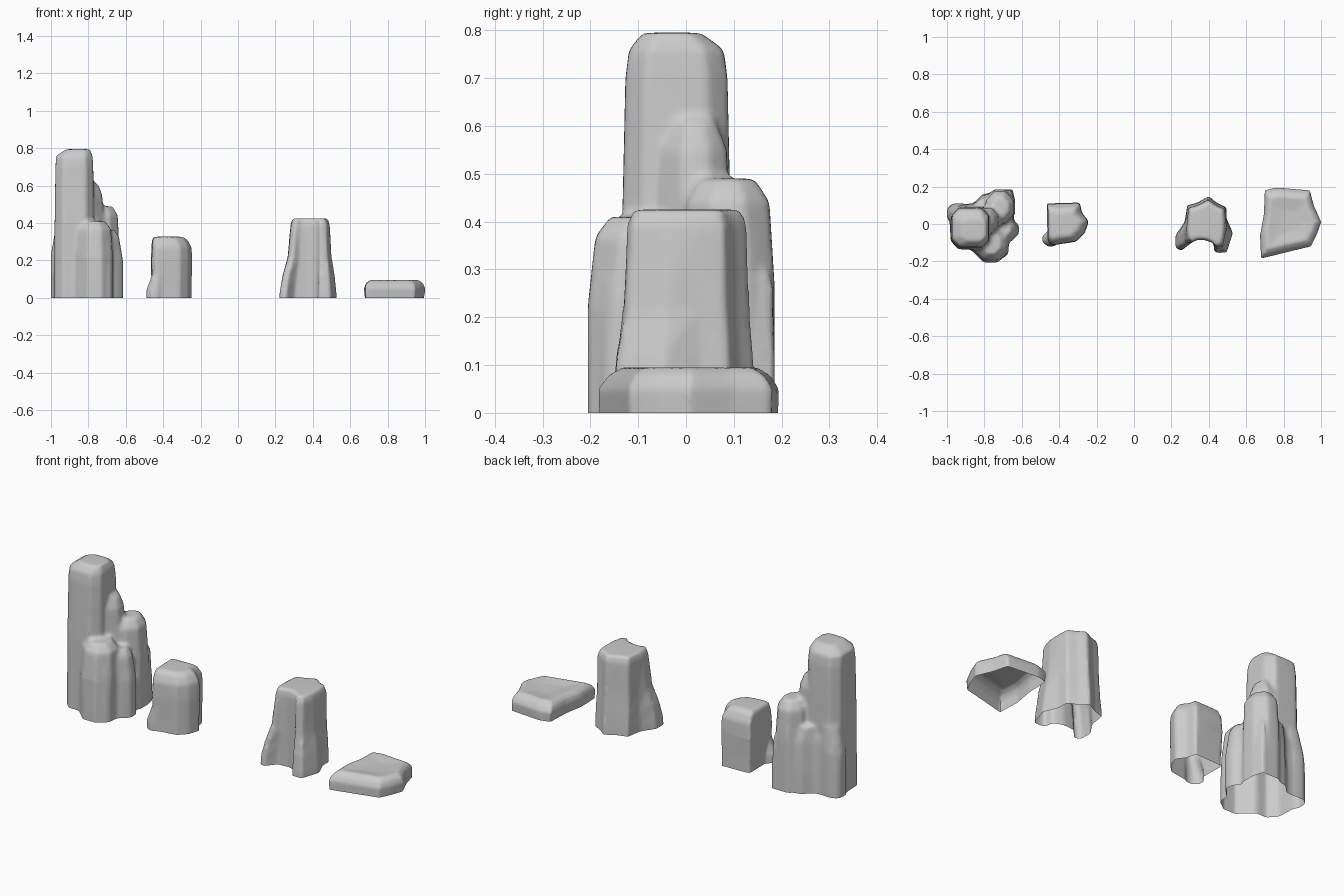
import bpy, bmesh, math
from mathutils import Vector

if "Cube" in bpy.data.objects:
    bpy.data.objects.remove(bpy.data.objects["Cube"])

stone = bpy.data.materials.new("stone grey")
stone.use_nodes = True
GREY = (0.6, 0.6, 0.6, 1)
stone.diffuse_color = GREY
stone.node_tree.nodes["Principled BSDF"].inputs["Base Color"].default_value = GREY


def loft(bm, outline, levels):
    """Closed stack of rings; level = (z, x scale, y scale, x shift, y shift)."""
    cx = sum(p[0] for p in outline) / len(outline)
    cy = sum(p[1] for p in outline) / len(outline)
    rings = []
    for z, sx, sy, dx, dy in levels:
        rings.append([bm.verts.new((cx + (x - cx) * sx + dx, cy + (y - cy) * sy + dy, z))
                      for x, y in outline])
    n = len(outline)
    for low, high in zip(rings, rings[1:]):
        for i in range(n):
            j = (i + 1) % n
            bm.faces.new((low[i], low[j], high[j], high[i]))
    bm.faces.new(rings[0][::-1])
    bm.faces.new(rings[-1])
    return rings


def oblong(x0, x1, y0, y1, chamfer=0.3):
    """Eight-sided outline with cut corners."""
    a, b = (x1 - x0) * chamfer, (y1 - y0) * chamfer
    return [(x0 + a, y0), (x1 - a, y0), (x1, y0 + b), (x1, y1 - b),
            (x1 - a, y1), (x0 + a, y1), (x0, y1 - b), (x0, y0 + b)]


def weather(name, bm, voxel, smooth):
    """Fuse the lobes, soften, simplify, and cut the base open at the ground."""
    bmesh.ops.recalc_face_normals(bm, faces=bm.faces)
    mesh = bpy.data.meshes.new(name)
    bm.to_mesh(mesh)
    bm.free()
    obj = bpy.data.objects.new(name, mesh)
    bpy.context.collection.objects.link(obj)
    m = obj.modifiers.new("fuse", 'REMESH')
    m.mode, m.voxel_size = 'VOXEL', voxel
    m = obj.modifiers.new("soften", 'SMOOTH')
    m.factor, m.iterations = 0.5, smooth
    obj.modifiers.new("simplify", 'DECIMATE').ratio = 0.3
    done = bpy.data.meshes.new_from_object(
        obj.evaluated_get(bpy.context.evaluated_depsgraph_get()))
    obj.modifiers.clear()
    obj.data = done
    bm = bmesh.new()
    bm.from_mesh(done)
    bmesh.ops.bisect_plane(bm, geom=bm.verts[:] + bm.edges[:] + bm.faces[:],
                           plane_co=(0, 0, 0), plane_no=(0, 0, 1), clear_inner=True)
    bm.to_mesh(done)
    bm.free()
    done.name = name
    done.materials.clear()
    done.materials.append(stone)
    bpy.ops.object.select_all(action='DESELECT')
    obj.select_set(True)
    bpy.context.view_layer.objects.active = obj
    bpy.ops.object.shade_smooth_by_angle(angle=math.radians(50))


DEEP = -0.06  # lobes start below ground so the cut base stays crisp

# Tall rock: a main column surrounded by shorter buttresses
bm = bmesh.new()
column = oblong(-0.98, -0.77, -0.13, 0.09, 0.2)
loft(bm, column, [(DEEP, 1.02, 1.05, 0, 0), (0.4, 1, 1.03, 0, 0), (0.7, 0.96, 0.97, 0, 0),
                  (0.76, 0.92, 0.9, 0, 0), (0.795, 0.6, 0.55, 0.02, -0.01)])
skirt = [(-0.99, 0.1), (-0.98, -0.09), (-0.88, -0.13), (-0.84, -0.17), (-0.72, -0.19),
         (-0.68, -0.17), (-0.67, -0.09), (-0.62, -0.05), (-0.65, 0.05), (-0.64, 0.14),
         (-0.65, 0.19), (-0.72, 0.17), (-0.81, 0.16), (-0.86, 0.11)]
loft(bm, skirt, [(DEEP, 1, 1, 0, 0), (0.12, 1, 1, 0, 0), (0.28, 0.95, 0.96, 0, 0),
                 (0.36, 0.8, 0.8, -0.02, 0)])
for box, top, lean in [
        ((-0.86, -0.67, -0.205, -0.02), 0.41, (0.0, 0.01)),    # front
        ((-0.80, -0.635, 0.0, 0.185), 0.49, (0.0, -0.005)),     # back right
        ((-0.84, -0.71, -0.05, 0.09), 0.61, (-0.01, 0.0)),    # saddle
        ((-0.74, -0.615, -0.09, 0.03), 0.36, (-0.015, 0.0)),  # right
        ((-1.0, -0.88, 0.0, 0.11), 0.42, (0.02, -0.01))]:     # back left
    loft(bm, oblong(*box), [(DEEP, 1, 1, 0, 0), (top * 0.55, 1, 1, 0, 0),
                            (top * 0.9, 0.9, 0.94, *lean), (top, 0.55, 0.6, *lean)])
weather("tall_rock", bm, 0.012, 3)

# Small rounded rock with a low bulge at the front left
bm = bmesh.new()
small = [(-0.465, 0.11), (-0.46, -0.09), (-0.44, -0.115), (-0.31, -0.095),
         (-0.265, -0.05), (-0.243, 0.015), (-0.28, 0.06), (-0.29, 0.115)]
loft(bm, small, [(DEEP, 0.96, 0.96, 0, 0), (0.08, 0.98, 0.97, 0, 0), (0.19, 1.02, 1, 0, 0),
                 (0.27, 0.98, 0.97, 0, 0), (0.31, 0.87, 0.8, -0.012, 0),
                 (0.327, 0.7, 0.62, -0.02, 0)])
loft(bm, oblong(-0.49, -0.40, -0.12, -0.04), [(DEEP, 0.95, 1, 0, 0), (0.04, 1, 1, 0, 0),
                                              (0.13, 0.6, 0.8, 0.015, 0)])
weather("small_rock", bm, 0.011, 2)

# Fluted stump with spreading feet and a hollow front
bm = bmesh.new()
stump = [(0.40, 0.15), (0.34, 0.115), (0.285, 0.1), (0.27, 0.01), (0.22, -0.06), (0.22, -0.13),
         (0.255, -0.145), (0.30, -0.085), (0.37, -0.08), (0.425, -0.10), (0.43, -0.155),
         (0.495, -0.155), (0.53, -0.05), (0.495, 0.03), (0.495, 0.09), (0.44, 0.115)]
crown = [(0.40, 0.13), (0.34, 0.1), (0.29, 0.085), (0.285, 0.02), (0.28, -0.03), (0.285, -0.08),
         (0.305, -0.1), (0.335, -0.085), (0.375, -0.085), (0.42, -0.1), (0.44, -0.125),
         (0.475, -0.115), (0.49, -0.04), (0.49, 0.03), (0.485, 0.08), (0.44, 0.1)]
rings = loft(bm, stump, [(z, 1, 1, 0, 0) for z in (DEEP, 0.03, 0.12, 0.22, 0.39, 0.425)])
for ring, mix, inset in zip(rings, (0, 0.05, 0.3, 0.75, 1, 1), (1, 1, 1, 1, 1, 0.9)):
    for v, c in zip(ring, crown):
        goal = Vector((0.385 + (c[0] - 0.385) * inset, c[1] * inset, v.co.z))
        v.co = v.co.lerp(goal, mix)
weather("fluted_rock", bm, 0.011, 2)

# Flat slab with a raised rim and dished top
bm = bmesh.new()
slab = [(0.70, 0.18), (0.695, 0.05), (0.675, -0.06), (0.68, -0.185), (0.82, -0.15),
        (0.945, -0.12), (0.975, -0.06), (1.0, 0.01), (0.96, 0.1), (0.94, 0.18), (0.76, 0.195)]
rings = loft(bm, slab, [(DEEP, 0.95, 0.97, 0, 0), (0.0, 0.98, 0.99, 0, 0), (0.05, 1.01, 1, 0, 0),
                        (0.078, 0.95, 0.9, 0, 0), (0.096, 0.8, 0.74, 0, 0),
                        (0.086, 0.35, 0.35, 0, 0)])
weather("flat_rock", bm, 0.009, 1)
